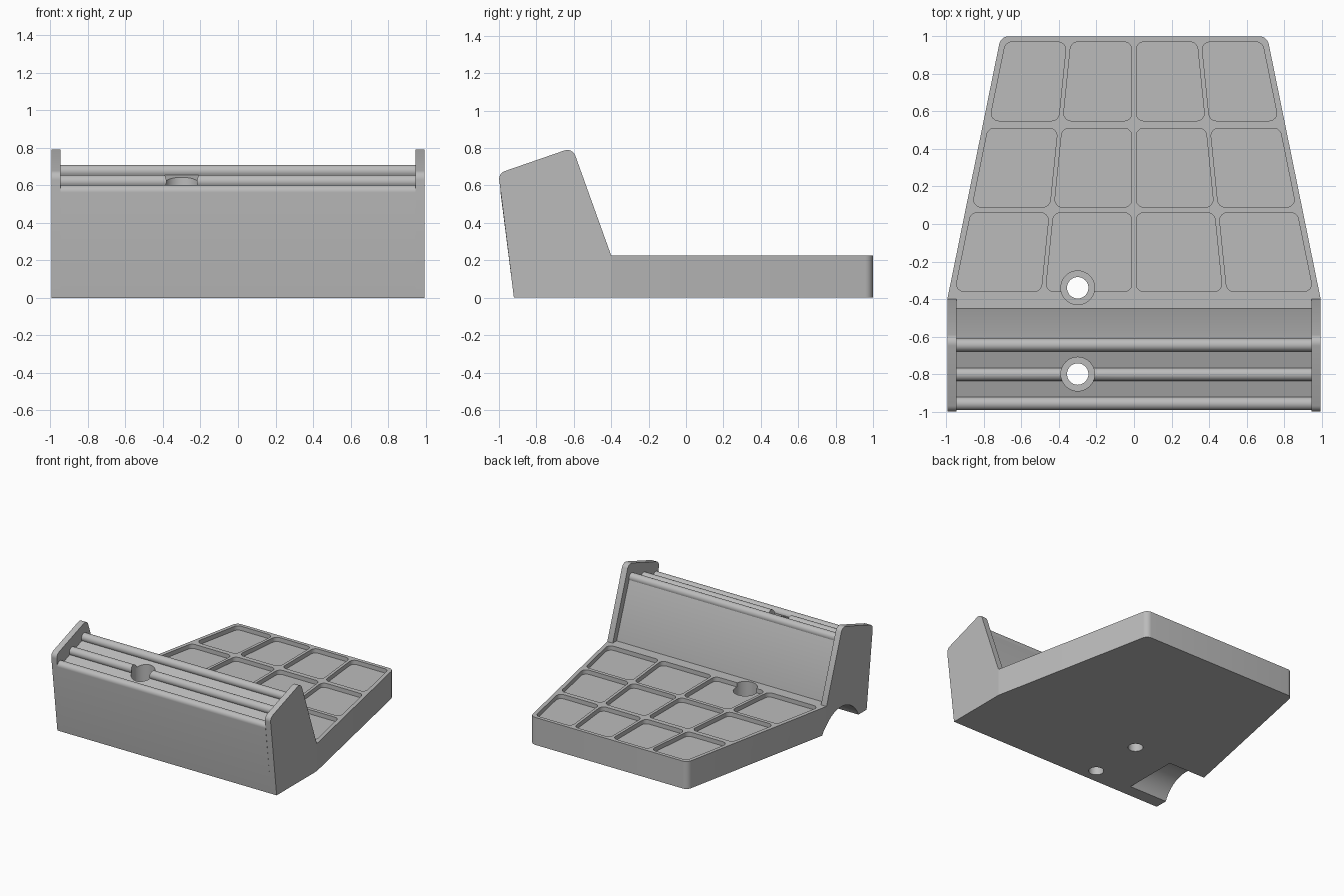
import bpy, bmesh, math
from mathutils import Vector

old = bpy.data.objects.get("Cube")
if old:
    bpy.data.objects.remove(old)

grey = bpy.data.materials.new("plain_grey")
grey.use_nodes = True
colour = (0.5, 0.5, 0.5, 1)
grey.diffuse_color = colour
grey.node_tree.nodes["Principled BSDF"].inputs["Base Color"].default_value = colour


def rounded(corners, steps=6):
    """Outline from (a, b, radius) corners, with each corner filleted."""
    out = []
    for i, (a, b, r) in enumerate(corners):
        p = Vector((a, b))
        if not r:
            out.append(p)
            continue
        d1 = (Vector(corners[i - 1][:2]) - p).normalized()
        d2 = (Vector(corners[(i + 1) % len(corners)][:2]) - p).normalized()
        half = d1.angle(d2) / 2
        centre = p + (d1 + d2).normalized() * (r / math.sin(half))
        v1 = p + d1 * (r / math.tan(half)) - centre
        v2 = p + d2 * (r / math.tan(half)) - centre
        sweep = v2.angle_signed(v1)
        for k in range(steps + 1):
            t = sweep * k / steps
            c, s = math.cos(t), math.sin(t)
            out.append(centre + Vector((v1.x * c - v1.y * s, v1.x * s + v1.y * c)))
    return out


def circle(cx, cy, r, n=40):
    return [Vector((cx + r * math.cos(math.tau * k / n), cy + r * math.sin(math.tau * k / n)))
            for k in range(n)]


def prisms(name, outlines, axis, lo, hi):
    """Extrude outlines along x (outline in y, z) or along z (outline in x, y)."""
    bm = bmesh.new()
    for outline in outlines:
        place = (lambda p, h: (h, p.x, p.y)) if axis == "x" else (lambda p, h: (p.x, p.y, h))
        low = [bm.verts.new(place(p, lo)) for p in outline]
        high = [bm.verts.new(place(p, hi)) for p in outline]
        bm.faces.new(low)
        bm.faces.new(high)
        for i in range(len(low)):
            bm.faces.new((low[i - 1], low[i], high[i], high[i - 1]))
    bmesh.ops.recalc_face_normals(bm, faces=bm.faces)
    mesh = bpy.data.meshes.new(name)
    bm.to_mesh(mesh)
    bm.free()
    mesh.materials.append(grey)
    obj = bpy.data.objects.new(name, mesh)
    bpy.context.collection.objects.link(obj)
    return obj


def select(obj):
    bpy.ops.object.select_all(action="DESELECT")
    obj.select_set(True)
    bpy.context.view_layer.objects.active = obj


def cut(obj, cutters):
    select(obj)
    for cutter in cutters:
        mod = obj.modifiers.new("cut", "BOOLEAN")
        mod.operation, mod.solver, mod.object = "DIFFERENCE", "EXACT", cutter
        bpy.ops.object.modifier_apply(modifier=mod.name)


# Main sizes
DECK, HALF, INNER = 0.225, 0.995, 0.945
BACK, FOOT, HINGE = 1.0, -0.45, -0.4


def half_width(y):
    return HALF - 0.285 * (y - HINGE) / (BACK - HINGE)


# Tapered tray slab
tail = half_width(BACK)
tray = prisms("tray_slab", [rounded([
    (-INNER, FOOT, 0), (INNER, FOOT, 0), (INNER, HINGE, 0), (HALF, HINGE, 0),
    (tail, BACK, 0.05), (-tail, BACK, 0.05), (-HALF, HINGE, 0), (-INNER, HINGE, 0)])],
    "z", 0, DECK)

# Front block with three round ribs along its sloping top
profile = [Vector((-0.92, 0)), Vector((FOOT, 0)), Vector((FOOT, DECK))]
slope = math.atan(0.348)
for y, z in ((-0.645, 0.675), (-0.802, 0.62), (-0.957, 0.566)):
    start = -0.35 if y > -0.7 else slope - 0.25
    end = math.pi + (0.1 if y < -0.9 else slope + 0.25)
    for k in range(17):
        t = start + (end - start) * k / 16
        profile.append(Vector((y + 0.035 * math.cos(t), z + 0.035 * math.sin(t))))
block = prisms("front_block", [profile], "x", -INNER, INNER)

# End cheeks
cheek = rounded([(-0.92, 0, 0), (HINGE, 0, 0), (HINGE, DECK, 0),
                 (-0.607, 0.802, 0.045), (-1.003, 0.665, 0.045)])
right_cheek = prisms("right_cheek", [cheek], "x", -HALF, -INNER)
left_cheek = prisms("left_cheek", [cheek], "x", INNER, HALF)

# Shallow pockets: three rows of four
pockets = []
for y0, y1 in ((-0.36, 0.06), (0.09, 0.51), (0.55, 0.97)):
    w0, w1 = half_width(y0) - 0.02, half_width(y1) - 0.02
    for col in range(4):
        a, b = col / 2 - 1, col / 2 - 0.5
        pockets.append(rounded([
            (a * w0 + 0.012, y0, 0.04), (b * w0 - 0.012, y0, 0.04),
            (b * w1 - 0.012, y1, 0.04), (a * w1 + 0.012, y1, 0.04)]))
pocket_cutter = prisms("pocket_cutter", pockets, "z", DECK - 0.035, 0.4)

# Counterbored screw holes and the arched cable notch
HOLE_X, TRAY_Y, BLOCK_Y = -0.3, -0.34, -0.8
shafts = prisms("shaft_cutter", [circle(HOLE_X, y, 0.057) for y in (TRAY_Y, BLOCK_Y)], "z", -0.1, 1)
tray_bore = prisms("tray_bore_cutter", [circle(HOLE_X, TRAY_Y, 0.09)], "z", 0.09, 0.4)
block_bore = prisms("block_bore_cutter", [circle(HOLE_X, BLOCK_Y, 0.09)], "z", 0.3, 1)
notch = prisms("notch_cutter", [circle(-0.585, -0.1, 0.25, 64)], "x", -1.2, -0.65)

cut(tray, [pocket_cutter, tray_bore, shafts, notch])
cut(block, [block_bore, shafts, notch])
cut(right_cheek, [notch])
for cutter in (pocket_cutter, shafts, tray_bore, block_bore, notch):
    bpy.data.objects.remove(cutter)

for part in (tray, block, right_cheek, left_cheek):
    select(part)
    bpy.ops.object.shade_smooth_by_angle(angle=math.radians(30))
